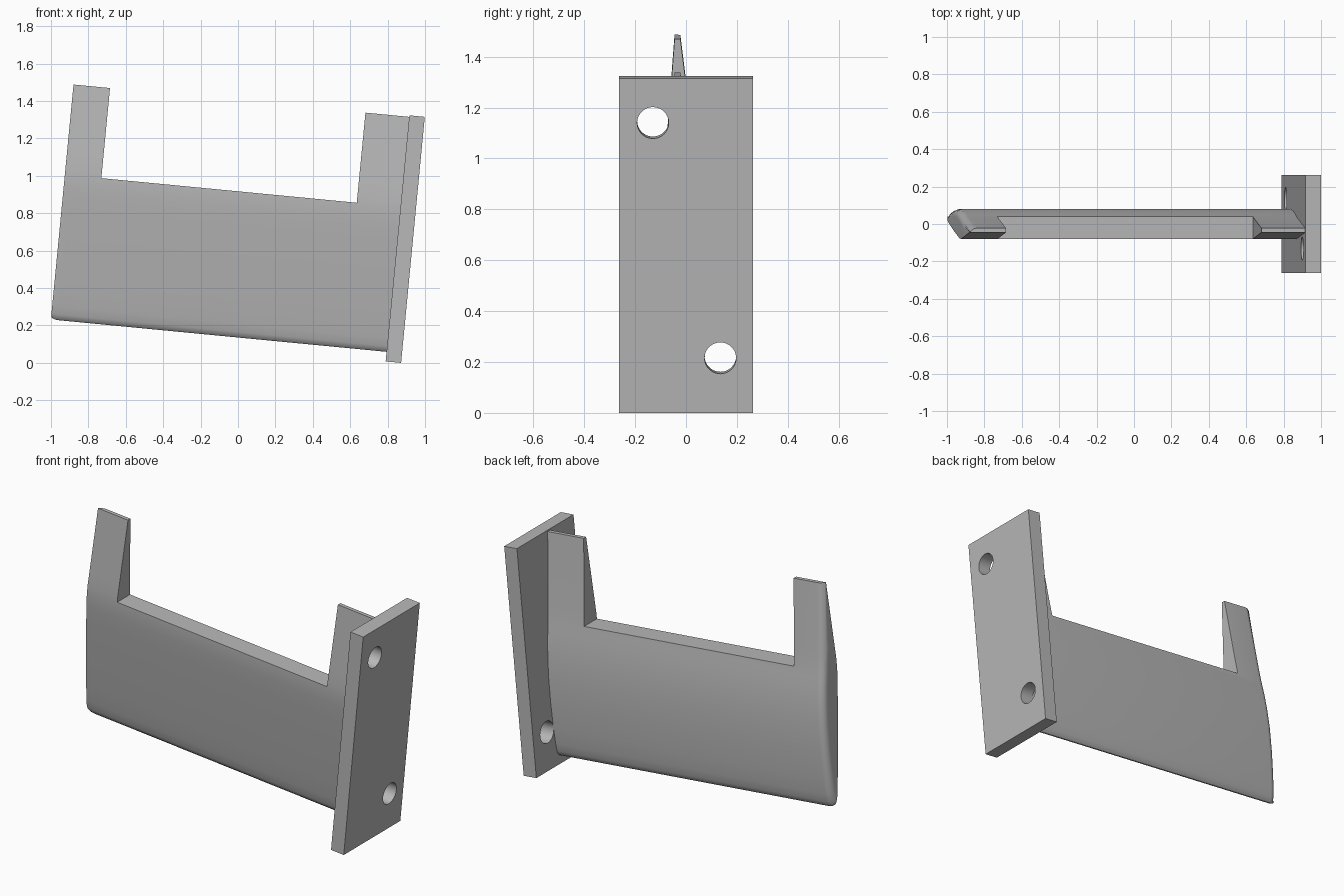
import bpy, bmesh, math
from mathutils import Matrix

if "Cube" in bpy.data.objects:
    bpy.data.objects.remove(bpy.data.objects["Cube"], do_unlink=True)

TILT = Matrix.Rotation(math.radians(5.5), 4, 'Y')
WING_LEFT, PLATE_IN, PLATE_OUT = -1.018, 0.785, 0.868
FILLET = 0.04

grey = bpy.data.materials.new("plain_grey")
grey.use_nodes = True
colour = (0.48, 0.48, 0.48, 1)
grey.diffuse_color = colour
grey.node_tree.nodes["Principled BSDF"].inputs["Base Color"].default_value = colour


def make_object(name, bm):
    bmesh.ops.recalc_face_normals(bm, faces=bm.faces)
    mesh = bpy.data.meshes.new(name)
    bm.to_mesh(mesh)
    bm.free()
    mesh.materials.append(grey)
    obj = bpy.data.objects.new(name, mesh)
    bpy.context.collection.objects.link(obj)
    return obj


def box(name, x0, x1, y0, y1, z0, z1):
    bm = bmesh.new()
    bmesh.ops.create_cube(bm, size=1)
    for v in bm.verts:
        v.co.x = x0 if v.co.x < 0 else x1
        v.co.y = y0 if v.co.y < 0 else y1
        v.co.z = z0 if v.co.z < 0 else z1
    return make_object(name, bm)


def activate(obj):
    bpy.ops.object.select_all(action='DESELECT')
    obj.select_set(True)
    bpy.context.view_layer.objects.active = obj


def cut(obj, cutter):
    cutter.hide_render = True
    mod = obj.modifiers.new("cut", 'BOOLEAN')
    mod.operation, mod.solver, mod.object = 'DIFFERENCE', 'EXACT', cutter
    activate(obj)
    bpy.ops.object.modifier_apply(modifier=mod.name)
    bpy.data.objects.remove(cutter, do_unlink=True)


def finish(obj):
    obj.data.transform(TILT)
    activate(obj)
    bpy.ops.object.shade_smooth_by_angle(angle=math.radians(30))


# Cambered blade section: height, front y, back y
section = [
    (.135, .036, .044), (.145, .024, .053), (.165, .016, .06), (.21, .007, .067),
    (.3, -.007, .074), (.45, -.028, .08), (.6, -.048, .079), (.72, -.063, .07),
    (.82, -.075, .057), (.88, -.079, .046), (.94, -.079, .036),
    (1.02, -.073, .025), (1.397, -.045, -.022),
]
low, high = section[0][0], section[-1][0]


def ring(bm, x, inset):
    # The free tip is rounded by pulling the back and the nose inwards
    front, back = [], []
    for z, f, b in section:
        z += inset * 0.5 * (high - z) / (high - low)
        front.append(bm.verts.new((x, f, z)))
        back.append(bm.verts.new((x, max(b - inset, f + 0.004), z)))
    return front + back[::-1]


# Blade lofted from the rounded tip to the plate
bm = bmesh.new()
steps = 6
rings = []
for i in range(steps + 1):
    t = math.pi / 2 * i / steps
    rings.append(ring(bm, WING_LEFT + FILLET * (1 - math.cos(t)), FILLET * (1 - math.sin(t))))
rings.append(ring(bm, PLATE_IN + 0.001, 0))
for a, b in zip(rings, rings[1:]):
    for i in range(len(a)):
        j = (i + 1) % len(a)
        bm.faces.new((a[i], a[j], b[j], b[i]))
bm.faces.new(rings[0])
bm.faces.new(rings[-1])
blade = make_object("blade", bm)

# Wide notch that leaves an upright at each end
cut(blade, box("notch_cutter", -.822, .55, -.5, .5, .913, 2))
finish(blade)

# Mounting plate with two diagonal screw holes
plate = box("mounting_plate", PLATE_IN, PLATE_OUT, -.263, .263, .0835, 1.405)
for y, z in ((-.13, 1.229), (.135, .3)):
    bm = bmesh.new()
    bmesh.ops.create_cone(bm, cap_ends=True, segments=48, radius1=.062, radius2=.062, depth=.5)
    bm.transform(Matrix.Translation((PLATE_IN, y, z)) @ Matrix.Rotation(math.pi / 2, 4, 'Y'))
    cut(plate, make_object("hole_cutter", bm))
finish(plate)
